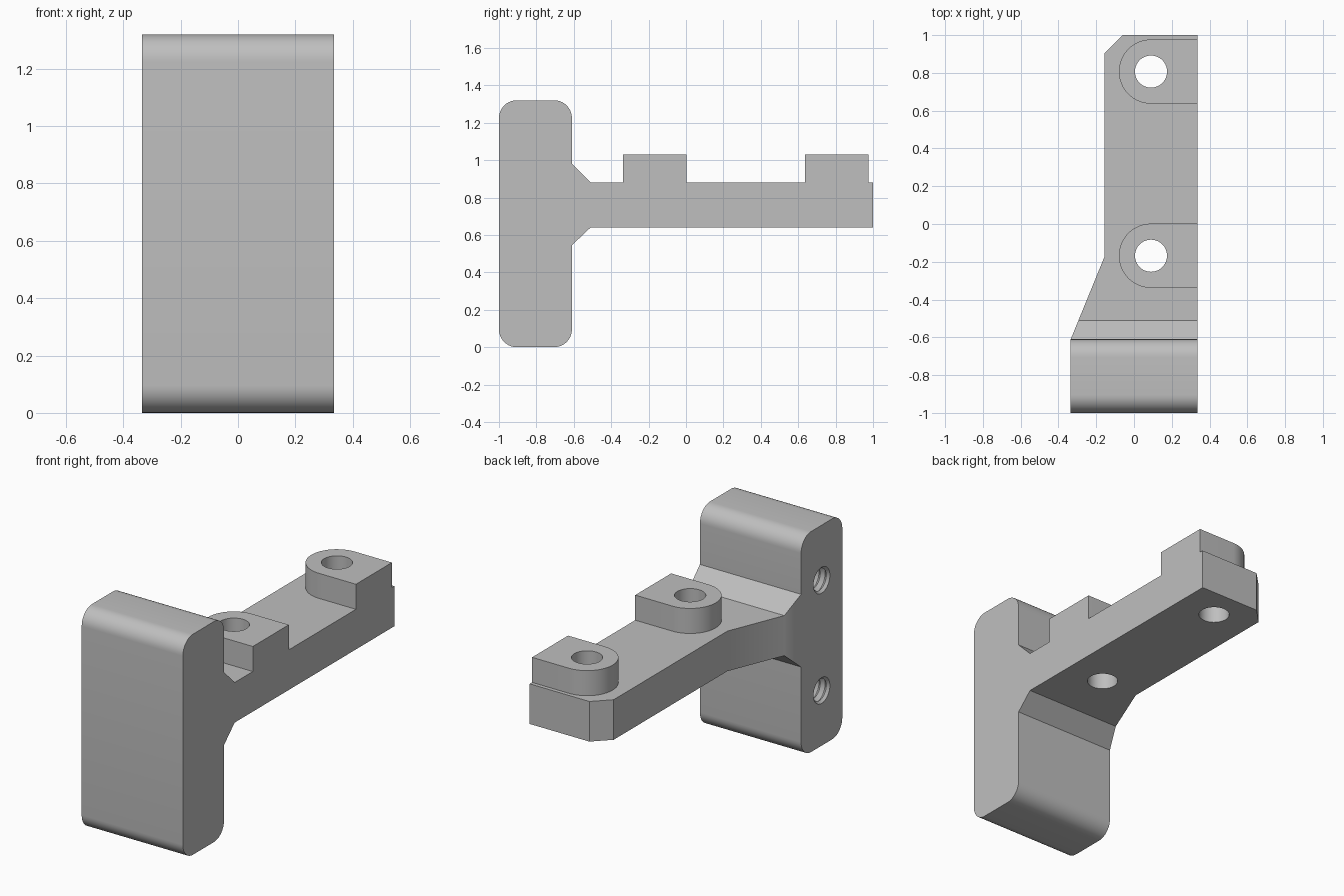
import bpy, bmesh
from math import sin, cos, pi, radians
from mathutils import Vector

cube = bpy.data.objects.get("Cube")
if cube:
    bpy.data.objects.remove(cube, do_unlink=True)

grey = bpy.data.materials.new("plain grey")
grey.use_nodes = True
COLOUR = (0.52, 0.52, 0.52, 1)
grey.diffuse_color = COLOUR
grey.node_tree.nodes["Principled BSDF"].inputs["Base Color"].default_value = COLOUR


def finish(name, bm):
    bmesh.ops.recalc_face_normals(bm, faces=bm.faces)
    mesh = bpy.data.meshes.new(name)
    bm.to_mesh(mesh)
    bm.free()
    mesh.materials.append(grey)
    obj = bpy.data.objects.new(name, mesh)
    bpy.context.collection.objects.link(obj)
    return obj


def prism(name, outline, axis, low, high):
    """Extrude a closed 2D outline along x (outline in y, z) or z (outline in x, y)."""
    bm = bmesh.new()
    if axis == "x":
        points, step = [(low, a, b) for a, b in outline], Vector((high - low, 0, 0))
    else:
        points, step = [(a, b, low) for a, b in outline], Vector((0, 0, high - low))
    face = bm.faces.new([bm.verts.new(p) for p in points])
    new = bmesh.ops.extrude_face_region(bm, geom=[face])["geom"]
    bmesh.ops.translate(bm, vec=step, verts=[v for v in new if isinstance(v, bmesh.types.BMVert)])
    return finish(name, bm)


def arc(cx, cy, r, start, end, steps):
    angles = [radians(start + (end - start) * i / steps) for i in range(steps + 1)]
    return [(cx + r * cos(a), cy + r * sin(a)) for a in angles]


def thread_cutter(name, y, z, start, depth, pitch, inner, outer, sides=32):
    """Ridged plug lying along x, for a threaded blind hole."""
    bm = bmesh.new()
    stations = [(start - pitch / 2, outer)]
    for i in range(int(depth / pitch)):
        stations += [(start + i * pitch, outer), (start + (i + 0.5) * pitch, inner)]
    rings = [[bm.verts.new((x, y + r * cos(2 * pi * k / sides), z + r * sin(2 * pi * k / sides)))
              for k in range(sides)] for x, r in stations]
    for a, b in zip(rings, rings[1:]):
        for k in range(sides):
            n = (k + 1) % sides
            bm.faces.new((a[k], a[n], b[n], b[k]))
    bm.faces.new(rings[0])
    bm.faces.new(rings[-1])
    return finish(name, bm)


def combine(target, tool, operation):
    mod = target.modifiers.new("join", "BOOLEAN")
    mod.operation, mod.object, mod.solver = operation, tool, "EXACT"
    bpy.context.view_layer.objects.active = target
    bpy.ops.object.modifier_apply(modifier=mod.name)
    bpy.data.objects.remove(tool, do_unlink=True)


SIDE = 0.335                       # half width of the block
BACK, FRONT, TOP = -0.61, -1.0, 1.32
ARM_LOW, ARM_TOP = 0.64, 0.88
HOLE_X, HOLES_Y = 0.09, (-0.168, 0.807)

# Upright block with rounded edges
r = 0.095
block = prism("mounting_bracket",
              arc(BACK - r, TOP - r, r, 0, 90, 10) + arc(FRONT + r, TOP - r, r, 90, 180, 10)
              + arc(FRONT + r, r, r, 180, 270, 10) + arc(BACK - r, r, r, 270, 360, 10),
              "x", -SIDE, SIDE)

# Arm: tapered plan trimmed by a side profile with sloped gussets
arm = prism("arm", [(SIDE, -0.7), (SIDE, 1), (-0.06, 1), (-0.155, 0.905),
                    (-0.155, -0.17), (-SIDE, BACK), (-SIDE, -0.7)], "z", 0.3, 1.2)
profile = prism("arm_profile", [(-0.75, 0.545), (BACK, 0.545), (-0.51, ARM_LOW), (1.1, ARM_LOW),
                                (1.1, ARM_TOP), (-0.51, ARM_TOP), (BACK, 0.98), (-0.75, 0.98)],
                "x", -0.5, 0.5)
combine(arm, profile, "INTERSECT")
combine(block, arm, "UNION")

# Raised round-ended bosses with vertical through holes
for y in HOLES_Y:
    boss = prism("boss", [(SIDE, y - 0.17), (SIDE, y + 0.17)]
                 + arc(HOLE_X, y, 0.17, 90, 270, 32), "z", 0.78, 1.03)
    combine(block, boss, "UNION")
for y in HOLES_Y:
    hole = prism("bolt_hole", arc(HOLE_X, y, 0.085, 0, 360, 48)[:-1], "z", 0.4, 1.2)
    combine(block, hole, "DIFFERENCE")

# Threaded blind holes in the side of the block
for z in (0.33, 0.99):
    plug = thread_cutter("threaded_hole", -0.805, z, -SIDE - 0.005, 0.4, 0.04, 0.064, 0.082)
    combine(block, plug, "DIFFERENCE")

bpy.ops.object.select_all(action="DESELECT")
block.select_set(True)
bpy.context.view_layer.objects.active = block
bpy.ops.object.shade_smooth_by_angle(angle=radians(30))
